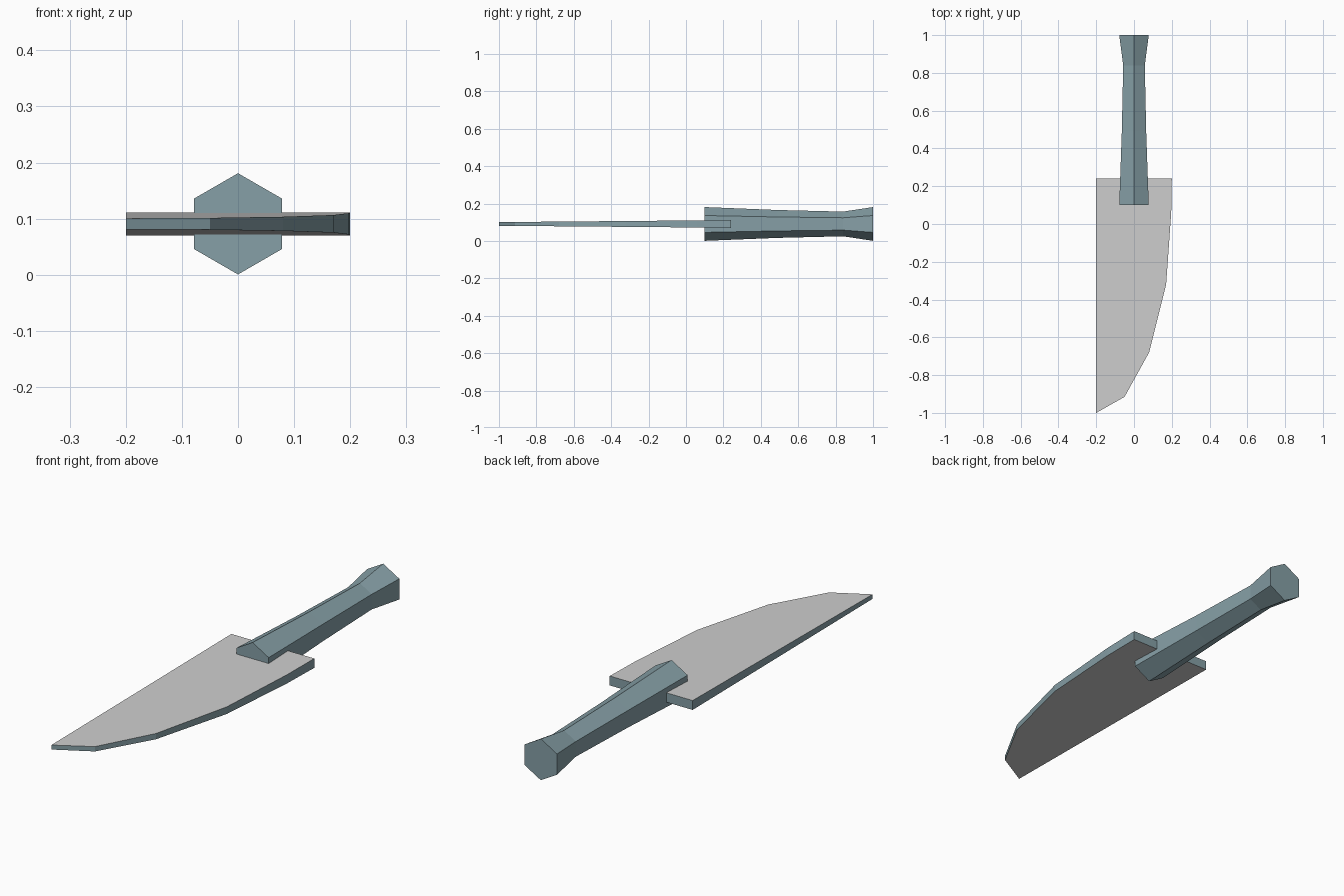
import bpy, bmesh, math

if "Cube" in bpy.data.objects:
    bpy.data.objects.remove(bpy.data.objects["Cube"])

MID_Z = 0.0908  # height of the knife's centre plane


def material(name, rgb):
    m = bpy.data.materials.new(name)
    m.diffuse_color = (*rgb, 1)
    m.use_nodes = True
    m.node_tree.nodes["Principled BSDF"].inputs["Base Color"].default_value = m.diffuse_color
    return m


steel = material("pale grey", (0.62, 0.62, 0.62))
teal = material("grey teal", (0.24, 0.35, 0.385))


def loft(name, rings, mats):
    """Skin a closed solid through matching rings of points."""
    bm = bmesh.new()
    loops = [[bm.verts.new(p) for p in ring] for ring in rings]
    n = len(loops[0])
    for a, b in zip(loops, loops[1:]):
        for i in range(n):
            j = (i + 1) % n
            bm.faces.new((a[i], a[j], b[j], b[i]))
    bm.faces.new(loops[0][::-1])
    bm.faces.new(loops[-1])
    bmesh.ops.recalc_face_normals(bm, faces=bm.faces)
    mesh = bpy.data.meshes.new(name)
    bm.to_mesh(mesh)
    bm.free()
    for m in mats:
        mesh.materials.append(m)
    obj = bpy.data.objects.new(name, mesh)
    bpy.context.collection.objects.link(obj)
    return obj


# Handle: six-sided grip, narrow before the flared pommel
def hexagon(y, r):
    return [(r * math.sin(k * math.pi / 3), y, MID_Z + r * math.cos(k * math.pi / 3))
            for k in range(6)]


loft("handle", [hexagon(y, r) for y, r in
                ((0.10, 0.0902), (0.49, 0.0745), (0.84, 0.066), (1.0, 0.0902))], [teal])

# Blade: curved outline, thinning evenly from heel to tip
outline = [(-0.2, 0.24), (0.2, 0.24), (0.197, 0.06), (0.17, -0.32),
           (0.08, -0.68), (-0.05, -0.915), (-0.2, -1.0)]


def side(sign):
    return [(x, y, MID_Z + sign * (0.0098 + 0.0086 * (y + 1))) for x, y in outline]


blade = loft("blade", [side(-1), side(1)], [steel, teal])

# Flat sides are grey, the rim is teal
for face in blade.data.polygons:
    face.material_index = 0 if abs(face.normal.z) > 0.7 else 1
